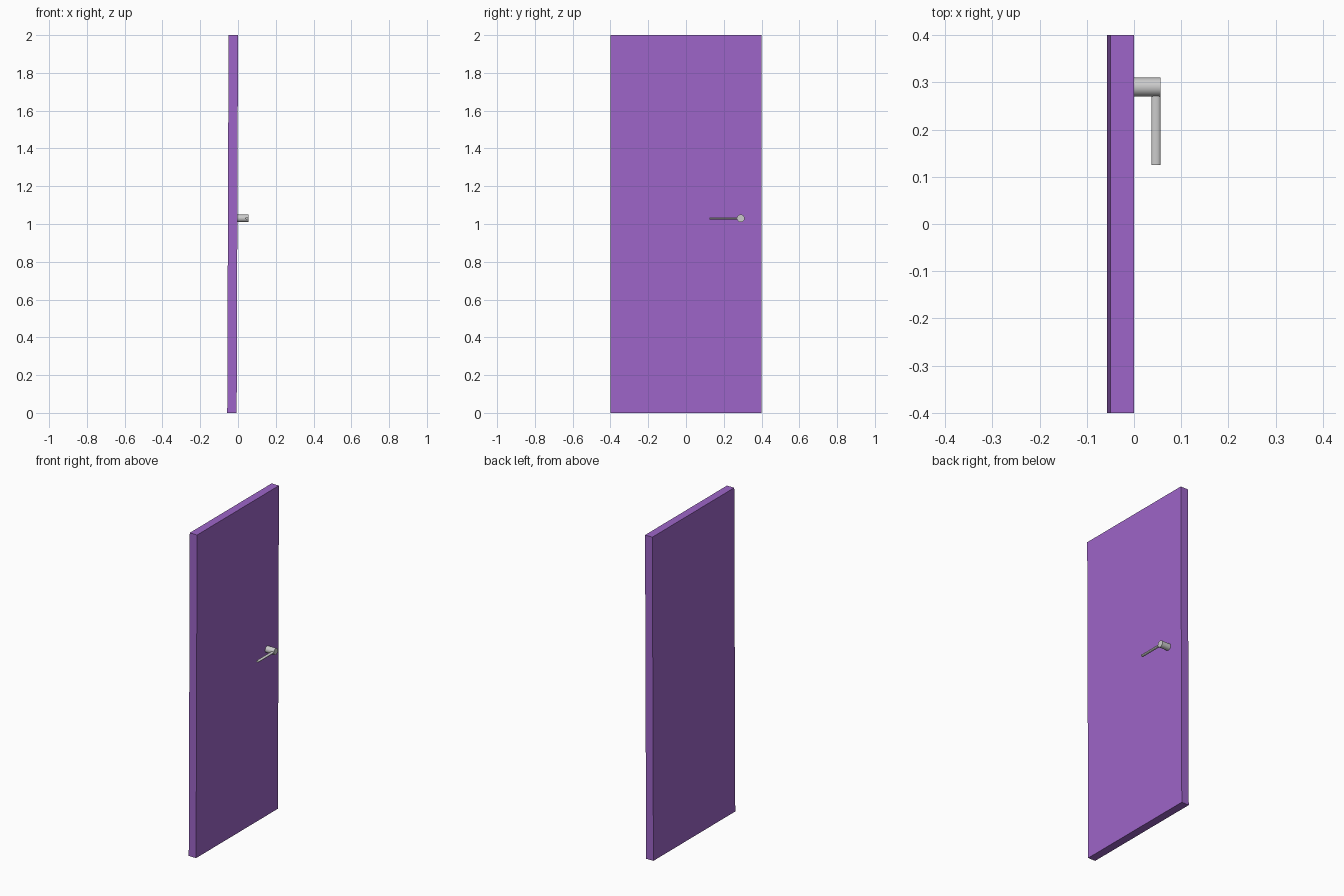
import bpy
from math import pi, atan2

if "Cube" in bpy.data.objects:
    bpy.data.objects.remove(bpy.data.objects["Cube"])

grey = None
purple = bpy.data.materials.new("purple_paint")
purple.diffuse_color = (0.34, 0.13, 0.58, 1)
purple.use_nodes = True
purple.node_tree.nodes["Principled BSDF"].inputs["Base Color"].default_value = purple.diffuse_color


def rod(name, center, radius, length, rotation, sides=32):
    bpy.ops.mesh.primitive_cylinder_add(vertices=sides, radius=radius, depth=length,
                                        location=center, rotation=rotation)
    ob = bpy.context.object
    ob.name = name
    bpy.ops.object.shade_smooth_by_angle()
    return ob


# Door slab, leaning very slightly so its foot sits further back
bpy.ops.mesh.primitive_cube_add(size=1, location=(-0.0285, 0, 1),
                                rotation=(0, atan2(0.007, 2), 0))
door = bpy.context.object
door.name = "door_panel"
door.scale = (0.05, 0.8, 2)
door.data.materials.append(purple)

# Handle spindle standing out from the front face
rod("handle_spindle", (0.026, 0.29, 1.03), 0.02, 0.06, (0, pi / 2, 0))

# Flattened lever reaching back across the door
lever = rod("handle_lever", (0.0465, 0.2075, 1.03), 0.0095, 0.165, (pi / 2, 0, 0))
lever.scale = (1, 0.6, 1)
